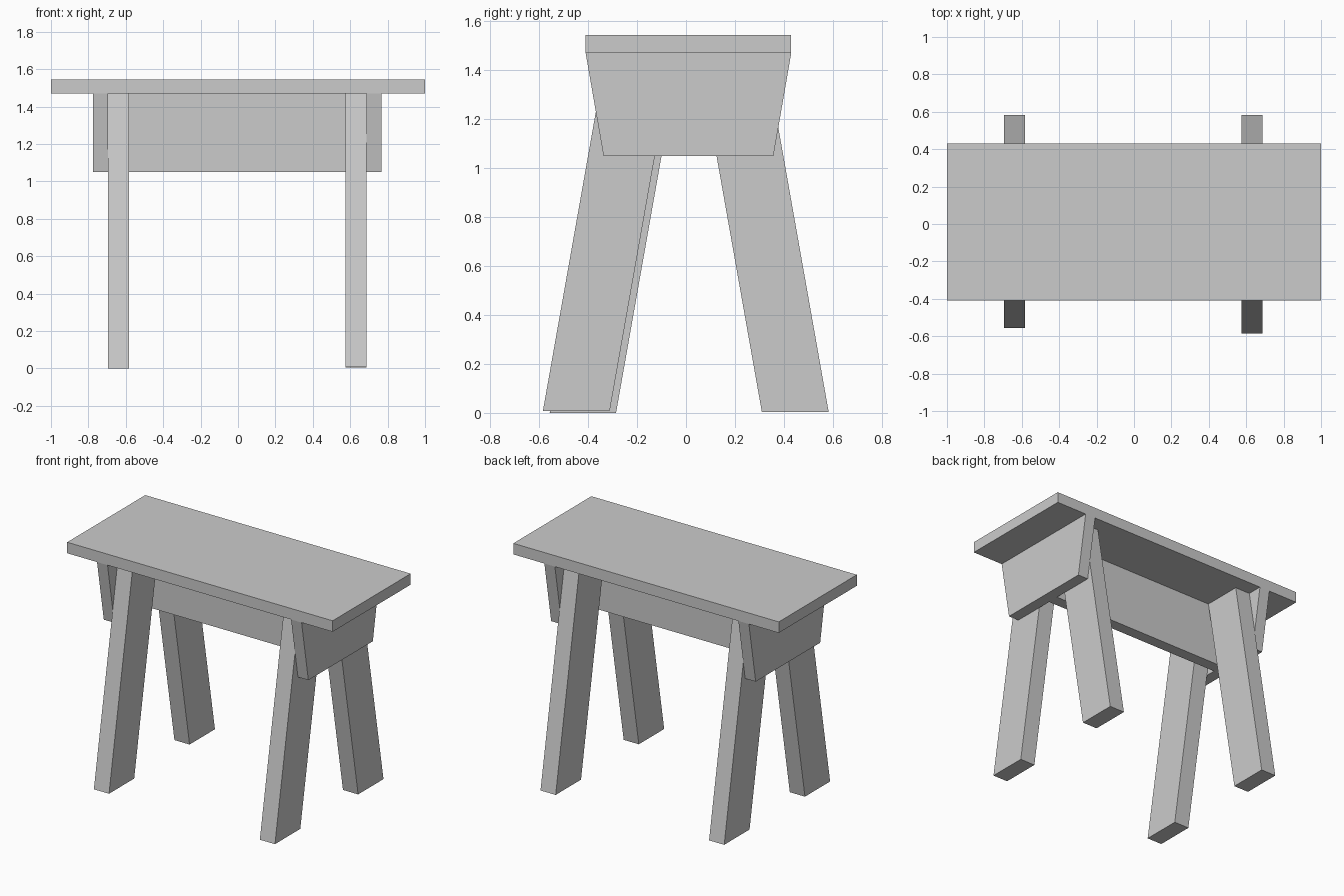
import bpy
import bmesh
from mathutils import Vector

cube = bpy.data.objects.get("Cube")
if cube:
    bpy.data.objects.remove(cube, do_unlink=True)

# One plain grey finish for every part
grey = bpy.data.materials.new("plain_grey")
grey.use_nodes = True
colour = (0.6, 0.6, 0.6, 1)
grey.diffuse_color = colour
grey.node_tree.nodes["Principled BSDF"].inputs["Base Color"].default_value = colour

TOP_Z, BOARD_Z, APRON_Z = 1.545, 1.47, 1.05
SPLAY = 0.177  # sideways lean of a leg per unit of height


def plank(name, x0, x1, profile):
    """Extrude a (y, z) profile along x from x0 to x1."""
    bm = bmesh.new()
    face = bm.faces.new([bm.verts.new((x0, y, z)) for y, z in profile])
    extruded = bmesh.ops.extrude_face_region(bm, geom=[face])["geom"]
    verts = [g for g in extruded if isinstance(g, bmesh.types.BMVert)]
    bmesh.ops.translate(bm, verts=verts, vec=Vector((x1 - x0, 0, 0)))
    bmesh.ops.recalc_face_normals(bm, faces=bm.faces)
    mesh = bpy.data.meshes.new(name)
    bm.to_mesh(mesh)
    bm.free()
    mesh.materials.append(grey)
    obj = bpy.data.objects.new(name, mesh)
    bpy.context.scene.collection.objects.link(obj)
    return obj


def box(name, x0, x1, y0, y1, z0, z1):
    return plank(name, x0, x1, [(y0, z0), (y1, z0), (y1, z1), (y0, z1)])


def leg(name, x0, x1, outer, inner, z0):
    """Slanted leg leaning towards the middle, cut level at both ends."""
    side = 1 if outer > 0 else -1
    shift = -side * SPLAY * (BOARD_Z - z0)
    plank(name, x0, x1, [(outer, z0), (inner, z0),
                         (inner + shift, BOARD_Z), (outer + shift, BOARD_Z)])


# Seat board and the lengthwise beam beneath it
box("seat_board", -1, 1, -0.41, 0.43, BOARD_Z, TOP_Z)
box("centre_beam", -0.70, 0.69, -0.03, 0.05, APRON_Z, BOARD_Z)

# Tapered end panels
taper = [(-0.337, APRON_Z), (0.357, APRON_Z), (0.43, BOARD_Z), (-0.41, BOARD_Z)]
plank("right_end_panel", -0.775, -0.696, taper)
plank("left_end_panel", 0.687, 0.766, taper)

# Splayed legs, slightly uneven
leg("front_right_leg", -0.696, -0.582, -0.557, -0.286, 0)
leg("front_left_leg", 0.574, 0.688, -0.585, -0.312, 0.007)
leg("back_right_leg", -0.696, -0.582, 0.583, 0.31, 0.004)
leg("back_left_leg", 0.574, 0.688, 0.583, 0.31, 0.004)
